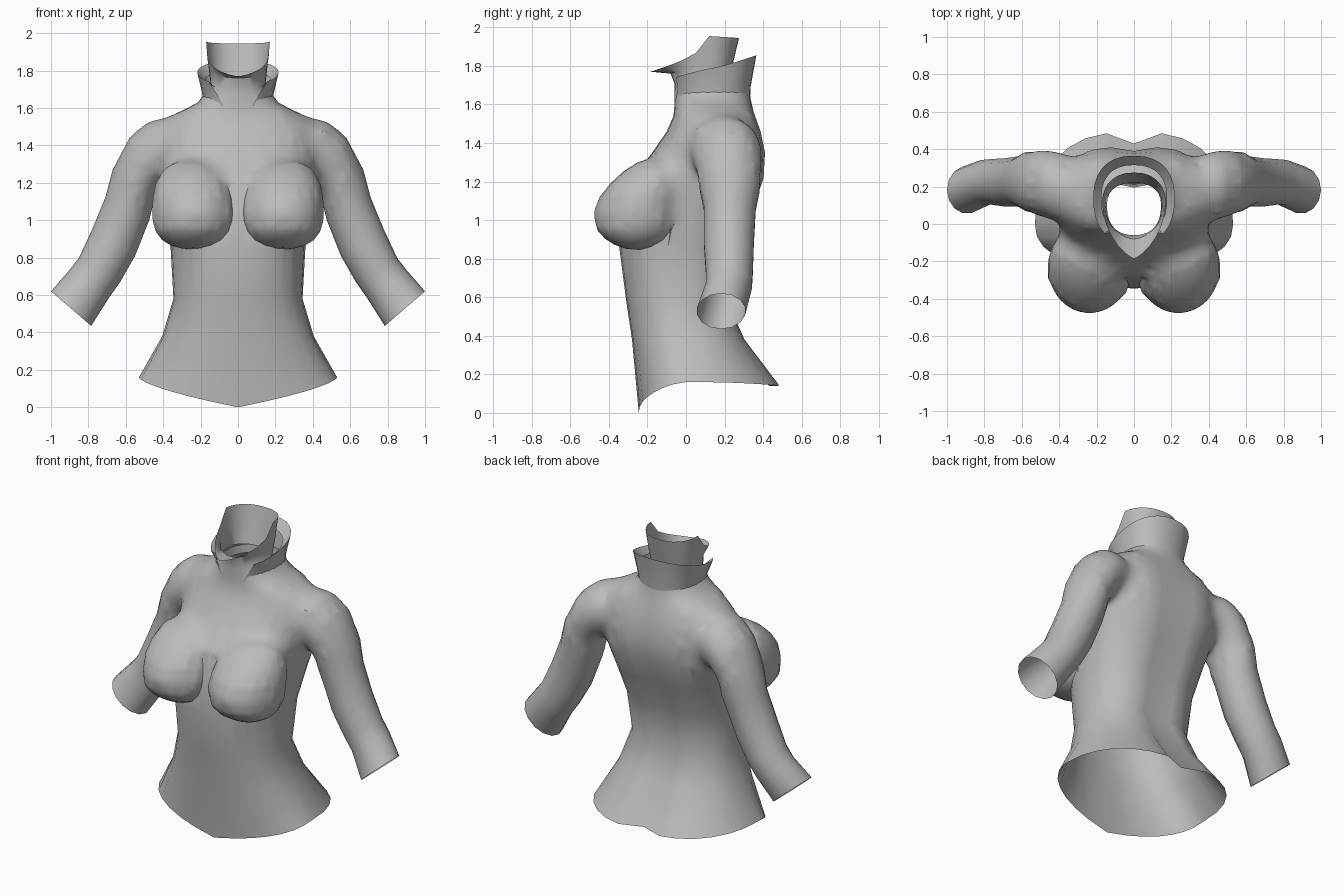
import bpy, bmesh, math
from mathutils import Vector, kdtree

if "Cube" in bpy.data.objects:
    bpy.data.objects.remove(bpy.data.objects["Cube"])

cloth = bpy.data.materials.new("grey_cloth")
cloth.diffuse_color = (0.5, 0.5, 0.5, 1)
cloth.use_nodes = True
cloth.node_tree.nodes["Principled BSDF"].inputs["Base Color"].default_value = cloth.diffuse_color
cap_mat = bpy.data.materials.new("cap_helper")


def spow(v, e):
    return math.copysign(abs(v) ** e, v)


def ring(hw, yf, yb, ys, zf, n=28, a0=0.0, ex=0.85, ey=0.85, groove=0.0):
    """Horizontal section; angle 0 faces front. zf(c) gives height from front-ness c."""
    pts = []
    count = n if a0 == 0 else n + 1
    for i in range(count):
        t = a0 + (2 * math.pi - 2 * a0) * i / n
        s, c = math.sin(t), math.cos(t)
        x = hw * spow(s, ex if c > 0 else 0.85)
        y = ys + ((yf - ys) if c > 0 else (yb - ys)) * abs(c) ** ey
        if c < 0:
            y -= groove * math.exp(-(x / 0.09) ** 2)
        pts.append(Vector((x, y, zf(c))))
    return pts


def loft(name, rings, closed=True, caps=False):
    bm = bmesh.new()
    vs = [[bm.verts.new(p) for p in r] for r in rings]
    n = len(vs[0])
    for a, b in zip(vs, vs[1:]):
        for i in range(n if closed else n - 1):
            j = (i + 1) % n
            bm.faces.new((a[i], a[j], b[j], b[i]))
    if caps:
        for r in (vs[0], vs[-1]):
            mid = bm.verts.new(sum((v.co for v in r), Vector()) / n)
            for i in range(n):
                bm.faces.new((r[i], r[(i + 1) % n], mid)).material_index = 1
    bmesh.ops.recalc_face_normals(bm, faces=bm.faces)
    return finish(name, bm, caps)


def finish(name, bm, helper=False):
    me = bpy.data.meshes.new(name)
    bm.to_mesh(me)
    bm.free()
    me.materials.append(cloth)
    if helper:
        me.materials.append(cap_mat)
    ob = bpy.data.objects.new(name, me)
    bpy.context.collection.objects.link(ob)
    return ob


def hem(c):
    """Hem height: pointed at the front centre, level behind."""
    if c <= 0:
        return 0.16 - 0.02 * c * c
    return 0.16 - 0.16 * max(0, 1 - (1 - c * c) ** 0.425) ** 0.67


# Torso: z, half width, front y, back y, side y, spine groove
sections = [
    (0.16, 0.53, -0.245, 0.50, 0.0, 0.07),
    (0.38, 0.405, -0.28, 0.32, 0.0, 0.045),
    (0.58, 0.345, -0.31, 0.23, -0.02, 0.035),
    (0.85, 0.36, -0.345, 0.28, 0.0, 0.035),
    (1.05, 0.39, -0.325, 0.36, 0.06, 0.035),
    (1.22, 0.42, -0.28, 0.415, 0.14, 0.035),
    (1.35, 0.435, -0.175, 0.42, 0.17, 0.03),
    (1.46, 0.44, -0.10, 0.395, 0.18, 0.02),
    (1.54, 0.40, -0.065, 0.365, 0.17, 0.01),
    (1.595, 0.28, -0.06, 0.343, 0.15, 0.0),
    (1.63, 0.215, -0.06, 0.335, 0.14, 0.0),
    (1.67, 0.185, -0.06, 0.33, 0.14, 0.0),
]
rings = []
for k, (z, hw, yf, yb, ys, g) in enumerate(sections):
    rings.append(ring(hw, yf, yb, ys, hem if k == 0 else (lambda c, z=z: z), groove=g))
body = loft("shirt_body", rings, caps=True)

# Sleeves: inner x, z, outer x, z, front y, back y
arm = [
    (0.25, 1.27, 0.25, 1.47, 0.05, 0.31),
    (0.37, 1.22, 0.39, 1.545, 0.01, 0.385),
    (0.42, 1.19, 0.475, 1.54, 0.02, 0.40),
    (0.44, 1.14, 0.58, 1.44, 0.04, 0.40),
    (0.46, 1.06, 0.67, 1.27, 0.07, 0.385),
    (0.475, 1.0, 0.71, 1.12, 0.09, 0.365),
    (0.55, 0.81, 0.78, 0.95, 0.09, 0.355),
    (0.63, 0.67, 0.85, 0.80, 0.10, 0.35),
    (0.69, 0.585, 0.90, 0.735, 0.10, 0.345),
    (0.785, 0.435, 1.0, 0.62, 0.055, 0.31),
]
parts = []
for side, label in ((1, "left"), (-1, "right")):
    rings = []
    for xi, zi, xo, zo, yf, yb in arm:
        r = []
        for i in range(14):
            t = 2 * math.pi * i / 14
            u = 0.5 + 0.5 * math.cos(t)
            y = (yf + yb) / 2 + (yb - yf) / 2 * math.sin(t)
            r.append(Vector((side * (xi + (xo - xi) * u), y, zi + (zo - zi) * u)))
        rings.append(r)
    parts.append(loft(label + "_sleeve", rings, caps=True))

    # Bust, slightly squared, drawn out upward and leaning back into the chest
    bm = bmesh.new()
    bmesh.ops.create_uvsphere(bm, u_segments=18, v_segments=12, radius=1)
    for v in bm.verts:
        x, y, z = v.co
        q = 1 + 0.07 * (2 * x * z / max(1e-6, x * x + z * z)) ** 2
        up = max(0, z)
        v.co = (side * (0.238 + x * q * 0.224), -0.25 + y * 0.24 + 0.13 * up,
                1.045 + z * q * 0.2 + up * 0.09)
    bmesh.ops.recalc_face_normals(bm, faces=bm.faces)
    parts.append(finish(label + "_bust", bm, True))

# Merge sleeves and bust into the body, then open hem, cuffs and neck
bpy.context.view_layer.objects.active = body
for p in parts:
    mod = body.modifiers.new("join", 'BOOLEAN')
    mod.operation = 'UNION'
    mod.solver = 'EXACT'
    mod.object = p
    bpy.ops.object.modifier_apply(modifier=mod.name)
    bpy.data.objects.remove(p)
bm = bmesh.new()
bm.from_mesh(body.data)
bmesh.ops.delete(bm, geom=[f for f in bm.faces if f.material_index == 1], context='FACES')
bmesh.ops.remove_doubles(bm, verts=bm.verts, dist=0.002)

# Blend the shoulder and upper bust seams
seam = []
for e in bm.edges:
    if len(e.link_faces) == 2 and e.calc_face_angle(0) > math.radians(22):
        a, b = e.verts[0].co, e.verts[1].co
        m = (a + b) / 2
        shoulder = 0.34 < abs(m.x) < 0.5 and 1.17 < m.z < 1.58
        bust = 1.02 < m.z < 1.38 and m.y < 0.05 and abs(m.x) > 0.08
        if shoulder or bust:
            seam += [a.lerp(b, k / 4) for k in range(5)]
kd = kdtree.KDTree(max(1, len(seam)))
for i, p in enumerate(seam):
    kd.insert(p, i)
kd.balance()


def near(p, r):
    return bool(seam) and kd.find(p)[2] < r


for _ in range(3):
    bmesh.ops.triangulate(bm, faces=bm.faces)
    long_edges = [e for e in bm.edges if e.calc_length() > 0.035
                  and near((e.verts[0].co + e.verts[1].co) / 2, 0.13)]
    bmesh.ops.subdivide_edges(bm, edges=long_edges, cuts=1)
bmesh.ops.triangulate(bm, faces=bm.faces)
bmesh.ops.remove_doubles(bm, verts=bm.verts, dist=0.006)
soft = [v for v in bm.verts if not v.is_boundary and near(v.co, 0.08)]
for _ in range(14):
    bmesh.ops.smooth_vert(bm, verts=soft, factor=0.5,
                          use_axis_x=True, use_axis_y=True, use_axis_z=True)
bm.to_mesh(body.data)
bm.free()
body.data.materials.clear()
body.data.materials.append(cloth)
bpy.data.materials.remove(cap_mat)

# Neck lining with a thin pointed front lip
neck = loft("neck", [
    ring(0.185, -0.06, 0.33, 0.14, lambda c: 1.67),
    ring(0.145, -0.06, 0.22, 0.10, lambda c: 1.71),
    ring(0.155, -0.08, 0.25, 0.11, lambda c: 1.80 - 0.04 * c, ex=1.2),
    ring(0.17, -0.185, 0.275, 0.12,
         lambda c: 1.955 - 0.185 * max(0, c) ** 0.5 - 0.01 * max(0, -c), ex=1.5, ey=1.0),
])

# Standing collar, open at the front and folded inward at the rim
collar = loft("collar", [
    ring(0.185, -0.068, 0.332, 0.14, lambda c: 1.61, n=22, a0=0.35),
    ring(0.192, -0.07, 0.335, 0.14, lambda c: 1.68 - 0.01 * c, n=22, a0=0.55),
    ring(0.218, -0.11, 0.365, 0.14, lambda c: 1.79 - 0.065 * c, n=22, a0=0.75),
    ring(0.175, -0.075, 0.315, 0.14, lambda c: 1.75 - 0.05 * c, n=22, a0=0.75),
], closed=False)

# Smooth shading with sharp creases kept
for ob in (body, neck, collar):
    bpy.ops.object.select_all(action='DESELECT')
    ob.select_set(True)
    bpy.context.view_layer.objects.active = ob
    bpy.ops.object.shade_smooth_by_angle(angle=math.radians(55))
